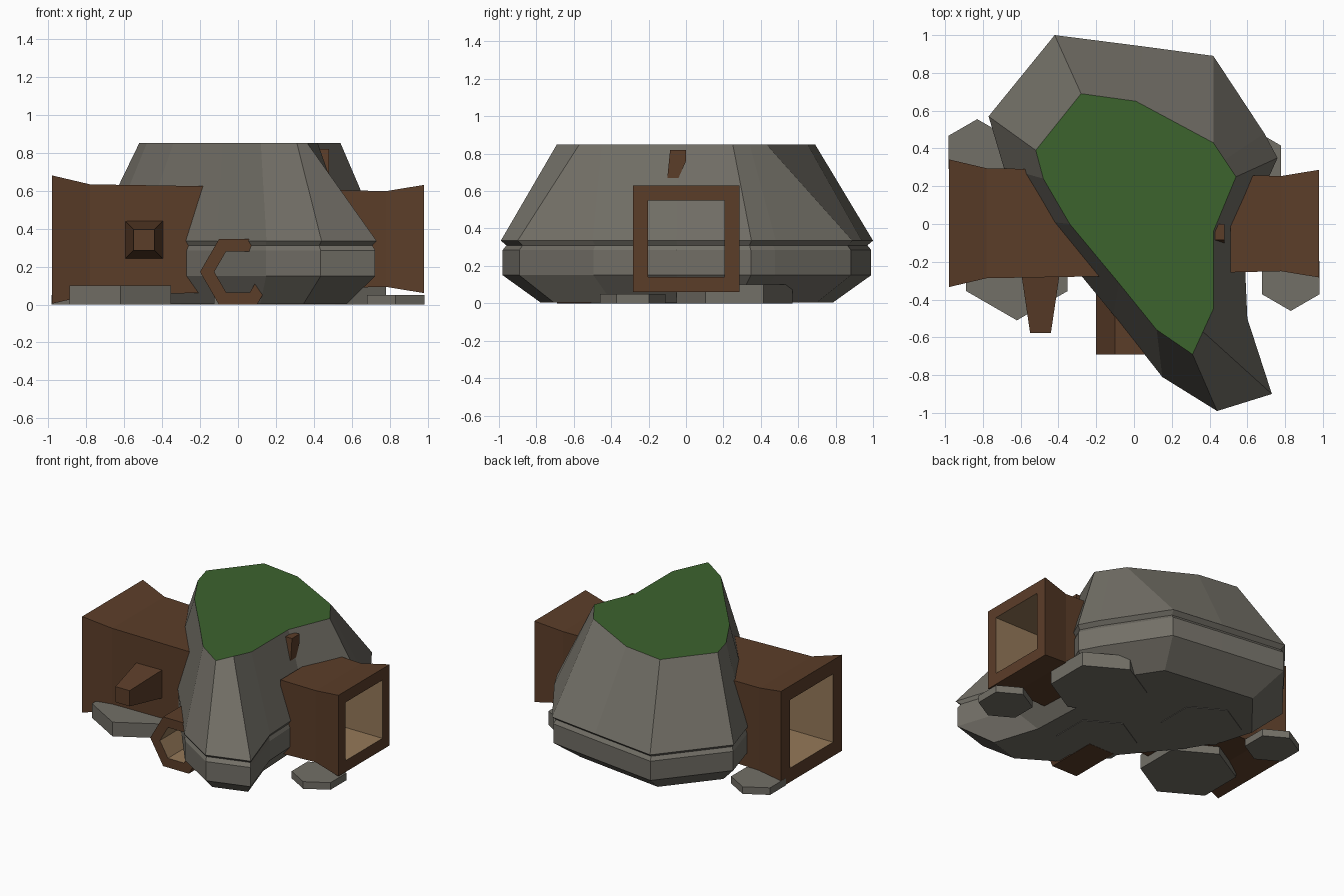
import bpy, bmesh, math
from mathutils import Vector

if "Cube" in bpy.data.objects:
    bpy.data.objects.remove(bpy.data.objects["Cube"])


def material(name, rgb):
    m = bpy.data.materials.new(name)
    m.diffuse_color = (*rgb, 1)
    m.use_nodes = True
    m.node_tree.nodes["Principled BSDF"].inputs["Base Color"].default_value = m.diffuse_color
    return m


STONE = material("stone", (0.17, 0.16, 0.135))
GRASS = material("grass", (0.045, 0.125, 0.027))
BARK = material("bark", (0.105, 0.047, 0.022))
HEARTWOOD = material("heartwood", (0.30, 0.19, 0.10))


def finish(name, bm, mats):
    bmesh.ops.recalc_face_normals(bm, faces=bm.faces)
    me = bpy.data.meshes.new(name)
    bm.to_mesh(me)
    bm.free()
    for m in mats:
        me.materials.append(m)
    ob = bpy.data.objects.new(name, me)
    bpy.context.collection.objects.link(ob)
    return ob


def bridge(bm, a, b, mat=0):
    n = len(a)
    for i in range(n):
        j = (i + 1) % n
        bm.faces.new((a[i], a[j], b[j], b[i])).material_index = mat


def loft(name, rings, mats, cap_mat=0):
    """Solid through equal-length rings of points, capped at both ends."""
    bm = bmesh.new()
    loops = [[bm.verts.new(p) for p in r] for r in rings]
    for a, b in zip(loops, loops[1:]):
        bridge(bm, a, b)
    bm.faces.new(loops[0])
    bm.faces.new(loops[-1]).material_index = cap_mat
    return finish(name, bm, mats)


def ngon(n, r, rot):
    return [(r * math.cos(rot + 2 * math.pi * i / n),
             r * math.sin(rot + 2 * math.pi * i / n)) for i in range(n)]


def hollow_log(name, n, rot, stations, inner, place):
    """Tube along stations (position, radius) with a straight bore."""
    bm = bmesh.new()
    path = stations + [(stations[-1][0], inner), (stations[0][0], inner)]
    loops = [[bm.verts.new(place(t, u, v)) for u, v in ngon(n, r, rot)] for t, r in path]
    k = len(stations)
    for i in range(len(path)):
        bridge(bm, loops[i], loops[(i + 1) % len(path)], 1 if i == k else 0)
    return finish(name, bm, [BARK, HEARTWOOD])


# Boulder: wide belt outline and smaller top outline, matched point by point
belt = [(-.42, 1), (.05, .94), (.42, .89), (.69, .48), (.76, .35), (.58, -.05),
        (.60, -.50), (.73, -.90), (.44, -.99), (.15, -.81), (-.11, -.48),
        (-.52, .02), (-.69, .30), (-.77, .57)]
top = [(-.28, .69), (.01, .65), (.42, .43), (.48, .34), (.54, .25), (.42, -.04),
       (.42, -.45), (.365, -.57), (.31, -.69), (.12, -.56), (-.08, -.313),
       (-.34, 0), (-.48, .24), (-.52, .39)]
levels = [(0.004, .785), (.15, .99), (.285, .99), (.31, .97), (.335, 1)]
rings = [[(x * s, y * s, z) for x, y in belt] for z, s in levels]
rings.append([(x, y, .85) for x, y in top])
loft("boulder", rings, [STONE, GRASS], 1)

# Flat hexagonal stones around and under the boulder
for i, (x, y, r, h) in enumerate([(-.62, -.20, .31, .10), (.51, .26, .31, .10),
                                  (-.83, .38, .175, .05), (.83, -.285, .175, .05),
                                  (.10, -.25, .26, .05), (-.30, .31, .26, .05)]):
    hexa = ngon(6, r, math.pi / 6)
    loft(f"flat_stone_{i + 1}", [[(x + u, y + v, z) for u, v in hexa] for z in (0, h)],
         [STONE])

# Square hollow logs on both sides, flared at the open ends
Q = math.sqrt(2)
hollow_log("left_log", 4, math.pi / 4,
           [(-.98, .338 * Q), (-.78, .291 * Q), (-.12, .28 * Q)], .24 * Q,
           lambda t, u, v: (t, u + .004, v + .342))
hollow_log("right_log", 4, math.pi / 4,
           [(.98, .285 * Q), (.78, .252 * Q), (.51, .258 * Q)], .205 * Q,
           lambda t, u, v: (t, u + .002, v + .345))

# Small six-sided hollow log at the front
hollow_log("front_log", 6, 0, [(-.69, .2), (-.32, .2)], .125,
           lambda t, u, v: (u, t, v + .172))

# Tapered branch stub on the left log
loft("branch_stub", [[(-.495 + u, y, .34 + v) for u, v in ngon(4, h * Q, math.pi / 4)]
                     for y, h in ((-.26, .102), (-.577, .055))], [BARK])

# Little wooden peg on the right face of the boulder
peg = [(-.1, .67), (-.04, .67), (0, .76), (0, .82), (-.085, .82)]
loft("peg", [[(x, y, z) for y, z in peg] for x in (.40, .48)], [BARK])
